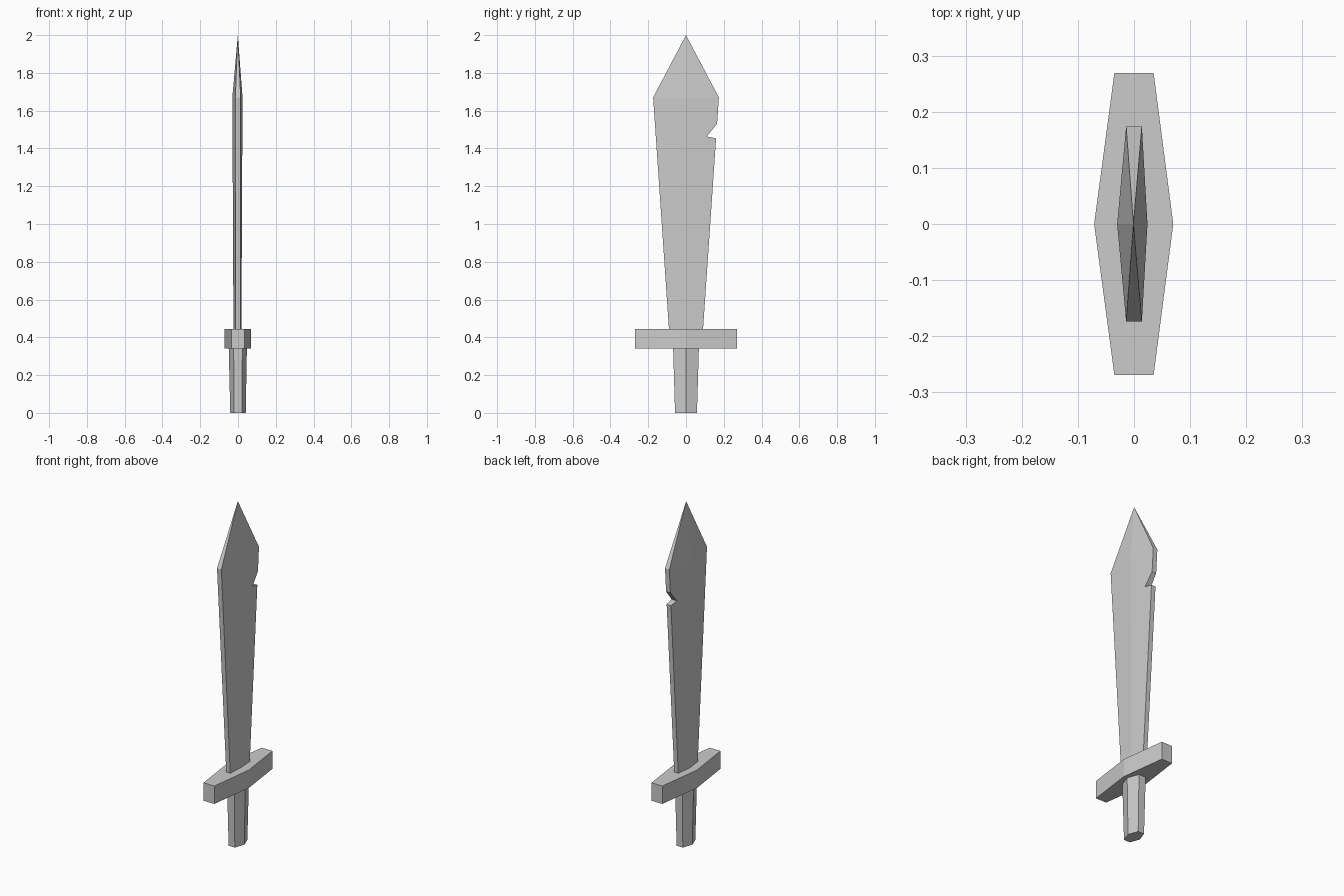
import bpy, bmesh

if "Cube" in bpy.data.objects:
    bpy.data.objects.remove(bpy.data.objects["Cube"])


def ring(z, half_y, edge_x, left, right):
    """Six-sided cross-section: flat narrow ends in y, ridges at y = 0."""
    return [(-edge_x, -half_y, z), (edge_x, -half_y, z), (right, 0, z),
            (edge_x, half_y, z), (-edge_x, half_y, z), (left, 0, z)]


def loft(name, rings, tip=None):
    """Skin a stack of rings, closing the top with a cap or a point."""
    bm = bmesh.new()
    loops = [[bm.verts.new(p) for p in r] for r in rings]
    n = len(loops[0])
    bm.faces.new(loops[0][::-1])
    for a, b in zip(loops, loops[1:]):
        for i in range(n):
            j = (i + 1) % n
            bm.faces.new((a[i], a[j], b[j], b[i]))
    if tip:
        t = bm.verts.new(tip)
        for i in range(n):
            bm.faces.new((loops[-1][i], loops[-1][(i + 1) % n], t))
    else:
        bm.faces.new(loops[-1])
    bmesh.ops.recalc_face_normals(bm, faces=bm.faces)
    mesh = bpy.data.meshes.new(name)
    bm.to_mesh(mesh)
    bm.free()
    ob = bpy.data.objects.new(name, mesh)
    bpy.context.collection.objects.link(ob)
    return ob


# Handle, widening toward the guard
loft("handle", [ring(0, 0.058, 0.02, -0.041, 0.041),
                ring(0.34, 0.068, 0.023, -0.049, 0.047)])

# Cross guard
loft("guard", [ring(z, 0.269, 0.035, -0.071, 0.07) for z in (0.34, 0.445)])

# Blade, flaring up to a pointed tip
blade = loft("blade", [ring(0.44, 0.09, 0.013, -0.024, 0.018),
                       ring(1.67, 0.174, 0.014, -0.03, 0.024)],
             tip=(-0.001, 0, 2.0))

# Chip in the blade edge, cut by a wedge
wedge = [(0.11, 1.463), (0.164, 1.53), (0.2, 1.575), (0.2, 1.445)]
cutter = loft("chip_cutter", [[(x, y, z) for y, z in wedge]
                              for x in (-0.1, 0.1)])
cutter.hide_render = True
cutter.hide_viewport = True
cut = blade.modifiers.new("chip", "BOOLEAN")
cut.operation = "DIFFERENCE"
cut.solver = "EXACT"
cut.object = cutter
